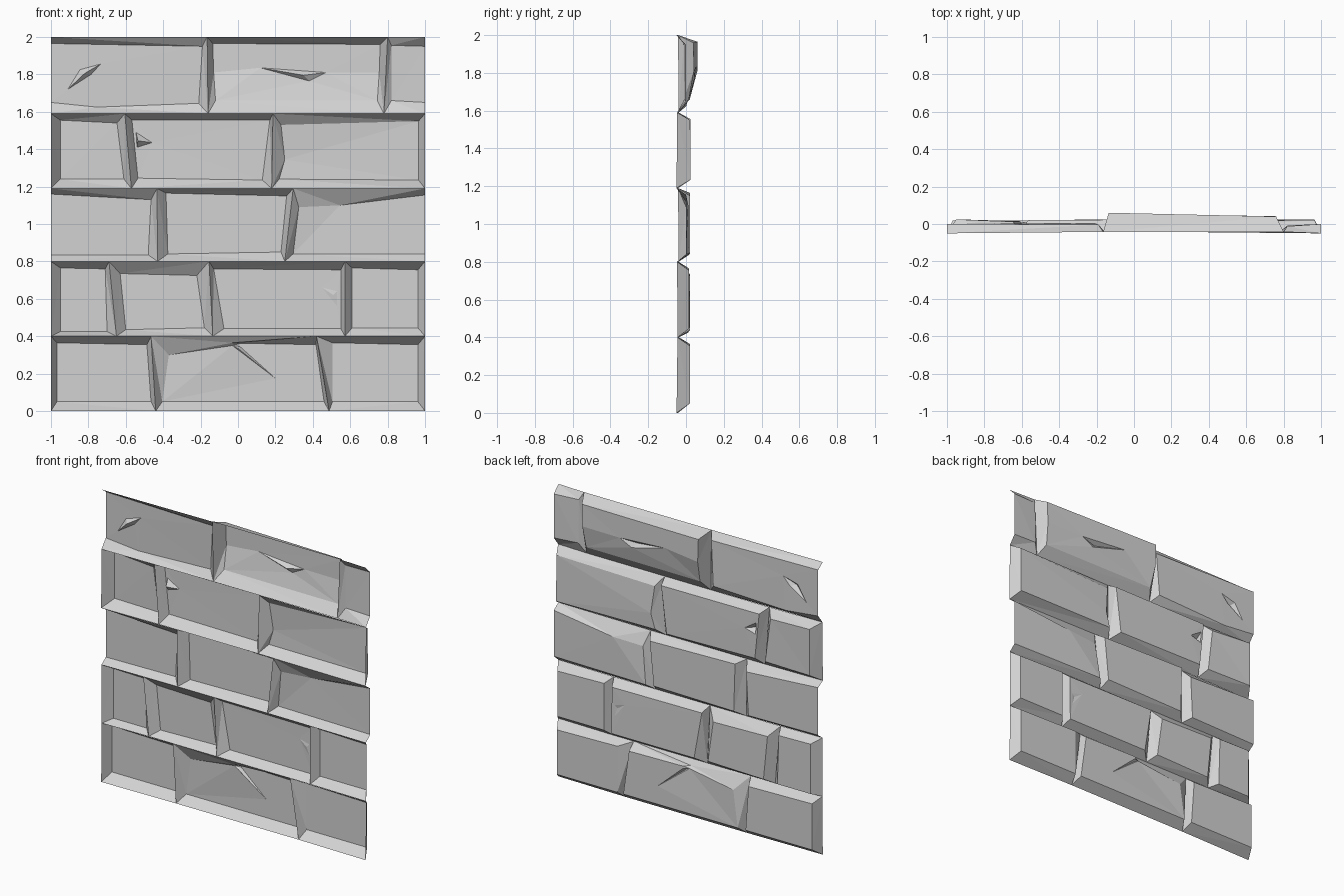
import bpy
from mathutils import Vector
from mathutils.geometry import delaunay_2d_cdt

cube = bpy.data.objects.get("Cube")
if cube:
    bpy.data.objects.remove(cube, do_unlink=True)

# One plain stone colour
stone = bpy.data.materials.new("grey_stone")
stone.use_nodes = True
colour = (0.65, 0.65, 0.65, 1.0)
stone.diffuse_color = colour
stone.node_tree.nodes["Principled BSDF"].inputs["Base Color"].default_value = colour


def build_panel(name, points, edges, outline):
    """Triangulate (x, z, depth) points inside the outline and make a thin relief sheet."""
    flat = [Vector((x, z)) for x, z, depth in points]
    result = delaunay_2d_cdt(flat, edges, [outline], 1, 1e-5)
    coords, faces, origins = result[0], result[2], result[3]
    verts = []
    for place, origin in zip(coords, origins):
        depth = points[origin[-1]][2] if origin else 0.0
        verts.append((place.x, depth, place.y))
    mesh = bpy.data.meshes.new(name)
    # Reversed winding makes the raised side face +y
    mesh.from_pydata(verts, [], [list(reversed(face)) for face in faces])
    mesh.materials.append(stone)
    panel = bpy.data.objects.new(name, mesh)
    bpy.context.collection.objects.link(panel)


def loop_edges(indices):
    return list(zip(indices, indices[1:] + indices[:1]))


def brick(name, outer, inner, chips):
    """Bevelled brick: joint corners, raised face loop and chipped dents."""
    points = list(outer)
    outline = list(range(len(outer)))
    edges = loop_edges(outline)
    # Raised face loop, tied to the joint at its corners
    face_loop = []
    for corner, rim in inner:
        index = len(points)
        points.append(rim)
        face_loop.append(index)
        if corner is not None:
            edges.append((corner, index))
    edges += loop_edges(face_loop)
    # Dents
    for border, apex in chips:
        start = len(points)
        points += border
        edges += loop_edges(list(range(start, len(points))))
        points.append(apex)
    # Counter-clockwise outline
    build_panel(name, points, edges, outline[::-1])


def joint_point(x, line):
    """Mortar corner: slightly shallower where two bricks meet."""
    z, depth = line
    return (x, z, depth if abs(x) == 1 else depth + 0.008)


def course(name, low, high, joints, faces, extras=None, chips=None):
    """A row of bricks. low and high are (z, depth) of the mortar lines, joints are
    (x at top, x at bottom), faces are (top left, top right, bottom right,
    bottom left) with each corner (x, z), then the four depths."""
    extras, chips = extras or {}, chips or {}
    joints = [(-1, -1)] + joints + [(1, 1)]
    for i, (corners, depths) in enumerate(faces):
        left, right = joints[i], joints[i + 1]
        outer = [joint_point(left[0], high), joint_point(right[0], high),
                 joint_point(right[1], low), joint_point(left[1], low)]
        inner = []
        for k, (x, z) in enumerate(corners):
            inner.append((k, (x, z, depths[k])))
            for rim in extras.get((i, k), []):
                inner.append((None, rim))
        brick(f"{name}_brick_{i + 1}", outer, inner, chips.get(i, []))


def face(top_left, top_right, bottom_right, bottom_left, *depths):
    depths = depths if len(depths) == 4 else depths * 4
    return (top_left, top_right, bottom_right, bottom_left), depths


# Mortar lines between courses
ground, line_a, line_b = (0, -0.05), (0.4, -0.045), (0.8, -0.047)
line_c, line_d, top = (1.19, -0.05), (1.59, -0.047), (2, -0.05)
TOP, RIGHT, BOTTOM, LEFT = range(4)

course("bottom", ground, line_a, [(-.465, -.44), (.42, .487)], [
    face((-.968, .365), (-.487, .355), (-.465, .05), (-.968, .05), .02),
    face((-.37, .3), (.417, .355), (.46, .05), (-.405, .05), .018, .02, .02, .02),
    face((.505, .365), (.962, .355), (.962, .05), (.505, .05), .02),
], extras={(1, TOP): [(-.03, .365, -.01), (.01, .362, .02)]},
    chips={1: [([(-.03, .35, .005), (.01, .345, .02), (.2, .175, .02)], (.0, .335, .0))]})

course("lower", line_a, line_b, [(-.69, -.65), (-.155, -.135), (.572, .572)], [
    face((-.95, .765), (-.71, .76), (-.70, .425), (-.95, .425), .012),
    face((-.63, .735), (-.22, .725), (-.18, .445), (-.6, .435), .02),
    face((-.13, .76), (.55, .755), (.55, .44), (-.075, .44), .015, .015, .02, .02),
    face((.61, .765), (.962, .755), (.962, .445), (.61, .445), .015),
], chips={2: [([(.45, .66, .017), (.53, .64, .016), (.53, .56, .017)], (.51, .62, .012))]})

course("middle", line_b, line_c, [(-.433, -.43), (.295, .25)], [
    face((-1, 1.16), (-.465, 1.13), (-.48, .835), (-1, .835), .0, .012, .012, .0),
    face((-.385, 1.165), (.26, 1.15), (.23, .85), (-.375, .84), .02),
    face((.325, 1.09), (1, 1.155), (1, .84), (.295, .84), .0, .0, .0, .015),
], extras={(2, TOP): [(.545, 1.1, .012)]})

course("upper", line_c, line_d, [(-.605, -.57), (.187, .18)], [
    face((-.95, 1.555), (-.647, 1.54), (-.61, 1.24), (-.95, 1.24), .025, .012, .015, .025),
    face((-.567, 1.555), (.17, 1.555), (.13, 1.235), (-.535, 1.245), .02, .025, .025, .02),
    face((.23, 1.53), (.965, 1.55), (.965, 1.235), (.22, 1.24), .01, .022, .025, .02),
], extras={(2, LEFT): [(.25, 1.345, .024)]},
    chips={1: [([(-.545, 1.49, .02), (-.46, 1.435, .022), (-.54, 1.41, .02)],
                (-.535, 1.445, -.015))]})

course("top", line_d, top, [(-.165, -.16), (.8, .78)], [
    face((-1, 1.965), (-.19, 1.95), (-.21, 1.645), (-1, 1.65), .0, -.003, .005, .0),
    face((-.135, 1.965), (.76, 1.96), (.745, 1.66), (-.12, 1.66), .06, .04, .015, .02),
    face((.82, 1.955), (1, 1.95), (1, 1.65), (.82, 1.66), -.012, .0, .0, -.008),
], extras={(0, BOTTOM): [(-.755, 1.625, .003)],
           (1, RIGHT): [(.755, 1.81, .042)],
           (1, LEFT): [(-.13, 1.81, .06)]},
    chips={0: [([(-.91, 1.72, .0), (-.845, 1.825, .0), (-.735, 1.855, .0),
                 (-.785, 1.8, .0)], (-.82, 1.805, -.03))],
           1: [([(.12, 1.835, .054), (.47, 1.81, .046), (.38, 1.765, .044)],
                (.35, 1.795, .02))]})
